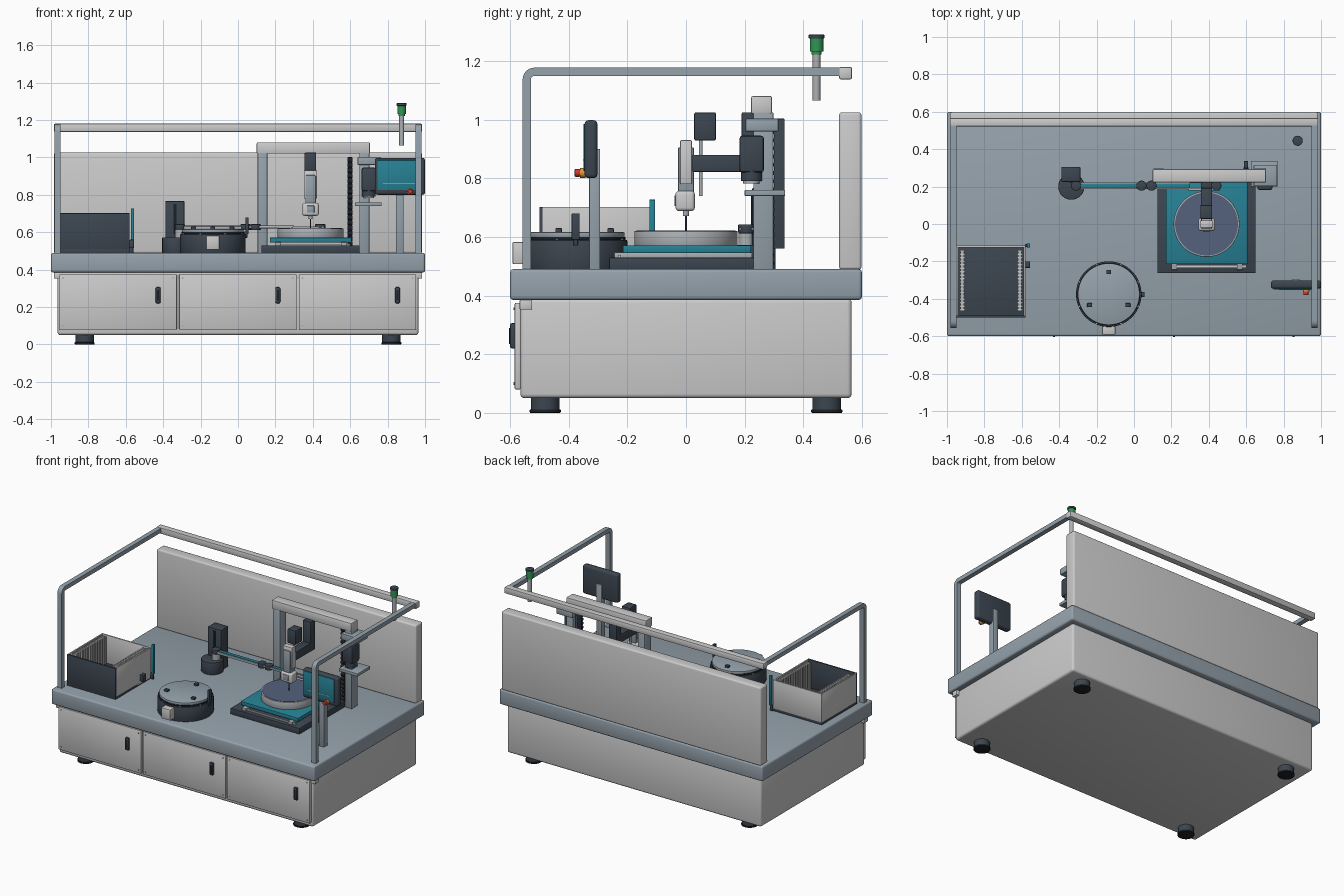
import bpy, bmesh
from math import sin, cos, pi
from mathutils import Matrix, Vector

if "Cube" in bpy.data.objects:
    bpy.data.objects.remove(bpy.data.objects["Cube"])

def mat(name, r, g, b):
    m = bpy.data.materials.new(name)
    m.diffuse_color = (r, g, b, 1)
    m.use_nodes = True
    m.node_tree.nodes["Principled BSDF"].inputs["Base Color"].default_value = m.diffuse_color
    return m

LIGHT = mat("light_grey", .62, .63, .62)
STEEL = mat("blue_grey", .30, .36, .41)
SILVER = mat("silver", .42, .44, .46)
DARK = mat("charcoal", .045, .06, .08)
BLACK = mat("black", .012, .014, .018)
TEAL = mat("teal", .02, .22, .30)
WAFER = mat("wafer_blue", .09, .12, .20)
GREEN = mat("green", .03, .30, .09)
RED = mat("red", .6, .04, .03)
AMBER = mat("amber", .8, .3, .04)

def finish(name, bm, m):
    bmesh.ops.recalc_face_normals(bm, faces=bm.faces)
    me = bpy.data.meshes.new(name)
    bm.to_mesh(me)
    bm.free()
    me.materials.append(m)
    ob = bpy.data.objects.new(name, me)
    bpy.context.collection.objects.link(ob)
    me.shade_smooth()
    me.set_sharp_from_angle(angle=0.6)
    return ob

def box(name, x, y, z, m, bev=0.003, seg=2):
    bm = bmesh.new()
    lo, hi = Vector((x[0], y[0], z[0])), Vector((x[1], y[1], z[1]))
    bmesh.ops.create_cube(bm, size=1, matrix=Matrix.Translation((lo + hi) / 2) @ Matrix.Diagonal((*(hi - lo), 1)))
    if bev:
        bmesh.ops.bevel(bm, geom=bm.edges[:], offset=bev, segments=seg, profile=.5, affect='EDGES')
    return finish(name, bm, m)

def cyl(name, c, r, depth, m, axis='Z', n=40, bev=0):
    # c is the centre of the lower (or more negative) end
    bm = bmesh.new()
    bmesh.ops.create_cone(bm, cap_ends=True, segments=n, radius1=r, radius2=r, depth=depth,
                          matrix=Matrix.Translation((0, 0, depth / 2)))
    if bev:
        rim = [e for e in bm.edges if abs(e.verts[0].co.z - e.verts[1].co.z) < 1e-6]
        bmesh.ops.bevel(bm, geom=rim, offset=bev, segments=2, profile=.5, affect='EDGES')
    rot = {'Z': Matrix(), 'Y': Matrix.Rotation(-pi / 2, 4, 'X'), 'X': Matrix.Rotation(pi / 2, 4, 'Y')}[axis]
    bm.transform(Matrix.Translation(c) @ rot)
    return finish(name, bm, m)

def prism_x(name, pts, x, m):
    # yz profile extruded along x
    bm = bmesh.new()
    f = bm.faces.new([bm.verts.new((x[0], a, b)) for a, b in pts])
    ext = bmesh.ops.extrude_face_region(bm, geom=[f])
    bmesh.ops.translate(bm, vec=(x[1] - x[0], 0, 0), verts=[v for v in ext['geom'] if isinstance(v, bmesh.types.BMVert)])
    return finish(name, bm, m)

# base cabinet, table, feet
box("cabinet", (-.965, .965), (-.565, .565), (.05, .39), LIGHT, .015, 3)
box("table_top", (-1, 1), (-.6, .6), (.385, .49), STEEL, .012, 3)
box("front_lip", (-.985, .985), (-.567, -.525), (.352, .386), LIGHT)
for sx in (-.82, .82):
    for sy in (-.48, .48):
        cyl("foot_pad", (sx, sy, 0), .053, .012, BLACK, bev=.003)
        cyl("foot", (sx, sy, .008), .049, .05, DARK)

# doors with handles and corner screws
for x0 in (-.955, -.315, .325):
    x1 = x0 + .628
    box("door", (x0, x1), (-.584, -.563), (.08, .375), LIGHT, .004)
    hx = x1 - .1
    box("door_handle", (hx - .013, hx + .013), (-.6, -.58), (.22, .306), DARK, .006)
    box("handle_grip", (hx - .005, hx + .005), (-.603, -.595), (.235, .29), BLACK, 0)
    for a in (x0 + .02, x1 - .02):
        for b in (.1, .355):
            cyl("door_screw", (a, -.588, b), .005, .008, SILVER, 'Y', 12)

# rear wall and overhead frame
box("rear_wall", (-.985, .985), (.522, .598), (.488, 1.025), LIGHT, .01, 3)
box("rear_beam", (-.985, .985), (.522, .566), (1.137, 1.18), LIGHT, .006)
R, r, cy, cz = .04, .012, -.517, 1.137
arc = lambda rad, order: [(cy - rad * cos(t * pi / 12), cz + rad * sin(t * pi / 12)) for t in order]
profile = [(cy - R, .488)] + arc(R, range(7)) + [(.53, cz + R), (.53, cz + r)] + arc(r, range(6, -1, -1)) + [(cy - r, .488)]
for s in (-1, 1):
    prism_x("side_frame", profile, (s * .965 - .016, s * .965 + .016), STEEL)

# beacon
cyl("beacon_pole", (.875, .445, 1.065), .013, .17, SILVER, n=24)
cyl("beacon_neck", (.875, .445, 1.222), .017, .012, GREEN, n=32)
cyl("beacon_lamp", (.875, .445, 1.232), .023, .045, GREEN, n=32)
cyl("beacon_cap", (.875, .445, 1.276), .027, .014, DARK, n=32, bev=.003)

# loading bin with slotted racks
bx, by = (-.95, -.58), (-.5, -.115)
box("bin_floor", bx, by, (.488, .51), DARK)
box("bin_front", bx, (-.5, -.488), (.495, .702), DARK, .002)
box("bin_back", bx, (-.125, -.115), (.495, .702), LIGHT, .002)
box("bin_left", (-.95, -.94), (-.489, -.124), (.495, .702), LIGHT, .002)
box("bin_right", (-.59, -.58), (-.489, -.124), (.495, .702), LIGHT, .002)
for x0, x1 in ((-.94, -.898), (-.632, -.59)):
    box("rack_plate", (x0 + .012, x1 - .012), (-.465, -.14), (.51, .697), SILVER, 0)
    for i in range(18):
        y = -.462 + i * .0185
        box("rack_fin", (x0 + .006, x1 - .004), (y, y + .007), (.512, .7), LIGHT, 0)
box("bin_sensor_strip", (-.572, -.555), (-.125, -.105), (.525, .727), TEAL, .002)
box("bin_sensor_foot", (-.582, -.56), (-.122, -.108), (.488, .53), DARK, .002)
box("bin_latch", (-.582, -.555), (-.235, -.2), (.515, .56), DARK, .004)

# round alignment station
ax, ay = -.135, -.375
cyl("aligner_base", (ax, ay, .488), .175, .102, DARK, n=72, bev=.005)
cyl("aligner_collar", (ax, ay, .588), .168, .012, BLACK, n=72)
cyl("aligner_plate", (ax, ay, .598), .165, .018, STEEL, n=72, bev=.003)
for k in range(3):
    t = pi / 2 + k * 2 * pi / 3
    px, py = ax + .118 * cos(t), ay + .118 * sin(t)
    box("aligner_pin", (px - .013, px + .013), (py - .011, py + .011), (.614, .63), DARK, .003)
for k in range(8):
    t = pi / 8 + k * pi / 4
    cyl("aligner_screw", (ax + .17 * cos(t), ay + .17 * sin(t), .589), .005, .006, SILVER, n=10)
box("aligner_connector", (ax - .035, ax + .035), (-.592, -.53), (.507, .582), LIGHT, .005)
box("aligner_sensor", (.04, .056), (-.39, -.363), (.59, .68), DARK, .003)
box("aligner_sensor_arm", (.02, .05), (-.383, -.369), (.57, .605), DARK, .002)

# transfer robot
cyl("robot_base", (-.335, .2, .488), .07, .085, DARK, n=48, bev=.004)
cyl("robot_shaft", (-.31, .205, .57), .026, .05, SILVER)
box("robot_column", (-.388, -.286), (.225, .305), (.488, .767), DARK, .005)
box("robot_column_slot", (-.345, -.329), (.221, .23), (.59, .75), BLACK, 0)
box("robot_upper_arm", (-.33, .045), (.187, .223), (.617, .632), SILVER)
box("robot_arm_cover", (-.3, .03), (.193, .217), (.63, .637), TEAL, .002)
box("robot_forearm", (.03, .3), (.187, .223), (.621, .633), SILVER)
box("robot_forearm_cover", (.11, .3), (.193, .217), (.631, .637), TEAL, .002)
for x in (-.31, .04, .093, .44):
    cyl("robot_joint", (x, .205, .612), .027, .031, DARK, n=32, bev=.003)
for y in (.18, .218):
    box("robot_fork", (.29, .46), (y, y + .012), (.623, .63), SILVER, .001)

# motion stage with wafer
box("stage_base", (.125, .65), (-.262, .235), (.488, .53), DARK, .004)
for x in (.2, .55):
    box("stage_rail", (x, x + .03), (-.245, .225), (.528, .547), SILVER, .002)
box("stage_front_strip", (.2, .6), (-.232, -.222), (.528, .538), LIGHT, .001)
box("stage_plate", (.17, .608), (-.215, .222), (.545, .571), TEAL, .003)
cyl("chuck", (.388, 0, .57), .176, .05, SILVER, n=80, bev=.003)
cyl("wafer", (.388, 0, .618), .168, .004, WAFER, n=80)

# gantry
for x in (.105, .65):
    box("gantry_column", (x, x + .052), (.23, .298), (.488, 1.025), STEEL)
box("gantry_beam", (.1, .705), (.222, .293), (1.02, 1.08), LIGHT, .005)
box("side_cap_plate", (.64, .765), (.203, .315), (.96, 1.003), STEEL)
box("side_shelf", (.625, .768), (.2, .338), (.74, .76), STEEL, .002)
box("side_camera", (.66, .74), (.182, .266), (.82, .945), DARK, .01)
cyl("side_camera_lens", (.7, .223, .79), .036, .034, DARK)
cyl("side_camera_glass", (.7, .223, .782), .028, .012, SILVER)
box("cable_track", (.588, .61), (.3, .336), (.56, 1.003), DARK, .002)
for i in range(18):
    z = .51 + i * .028
    cyl("cable_link", (.586, .288, z), .013, .026, BLACK, 'X', 14)

# inspection head
box("head_bracket", (.358, .418), (.19, .24), (.82, 1.025), DARK, .004)
box("head_arm", (.358, .418), (.0, .2), (.822, .88), DARK, .004)
box("head_motor", (.355, .418), (.028, .102), (.928, 1.025), DARK, .006)
cyl("head_rod", (.388, .05, .74), .006, .2, SILVER, n=16)
box("head_body", (.36, .416), (-.027, .027), (.75, .905), STEEL, .004)
box("head_side_cover", (.353, .423), (-.02, .02), (.78, .93), LIGHT, .004)
box("head_nose", (.344, .432), (-.036, .03), (.688, .757), LIGHT, .012, 3)
box("head_window", (.368, .408), (-.039, -.03), (.705, .742), STEEL, .002)
cyl("probe_holder", (.388, 0, .672), .01, .02, SILVER, n=20)
cyl("probe_needle", (.388, 0, .622), .003, .055, DARK, n=12)

# operator monitor
box("monitor_post", (.845, .885), (-.33, -.293), (.488, .9), STEEL)
box("monitor_shell", (.732, 1.0), (-.346, -.302), (.8, .998), DARK, .014, 3)
box("monitor_screen", (.745, .975), (-.35, -.34), (.825, .985), TEAL, .002)
box("screen_line", (.775, .945), (-.352, -.348), (.86, .864), LIGHT, 0)
cyl("stop_collar", (.92, -.362, .818), .017, .02, AMBER, 'Y', 24)
cyl("stop_button", (.92, -.38, .818), .013, .02, RED, 'Y', 24, .003)
